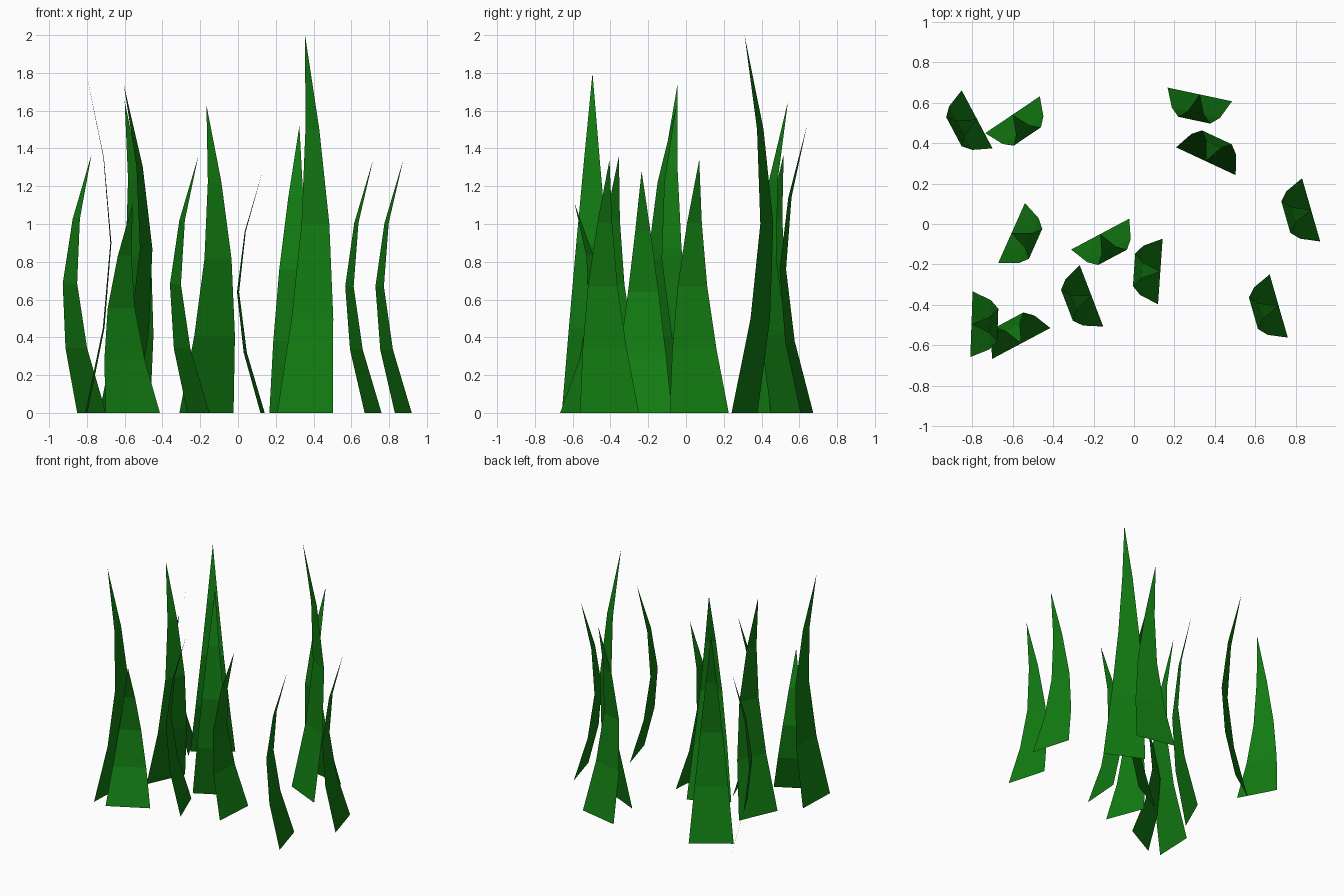
import bpy
import bmesh
import math
from mathutils import Matrix

cube = bpy.data.objects.get("Cube")
if cube:
    bpy.data.objects.remove(cube, do_unlink=True)

# Single leaf colour
green = bpy.data.materials.new("grass_green")
green.use_nodes = True
colour = (0.006, 0.2, 0.006, 1.0)
green.diffuse_color = colour
bsdf = green.node_tree.nodes["Principled BSDF"]
bsdf.inputs["Base Color"].default_value = colour
bsdf.inputs["Roughness"].default_value = 0.9

WIDTH, BULGE, STEPS = 0.325, 0.13, 4


def add_blade(index, x, y, facing, height):
    """Thin tapering sheet that bows towards its facing and returns over its foot."""
    bm = bmesh.new()
    rows = []
    for i in range(STEPS):
        t = i / STEPS
        bow = BULGE * math.sin(math.pi * t)
        half = WIDTH / 2 * (1 - t)
        rows.append([bm.verts.new((bow, side * half, height * t)) for side in (-1, 1)])
    for (a, b), (c, d) in zip(rows, rows[1:]):
        bm.faces.new((a, b, d, c))
    tip = bm.verts.new((0, 0, height))
    bm.faces.new((rows[-1][0], rows[-1][1], tip))
    bm.transform(Matrix.Translation((x, y, 0)) @ Matrix.Rotation(math.radians(facing), 4, "Z"))
    mesh = bpy.data.meshes.new(f"grass_blade_{index}")
    bm.to_mesh(mesh)
    bm.free()
    mesh.materials.append(green)
    blade = bpy.data.objects.new(mesh.name, mesh)
    bpy.context.collection.objects.link(blade)


# Foot x, foot y, facing in degrees, height
blades = [
    (0.325, 0.64, -102, 1.52),
    (0.355, 0.31, 65, 2.0),
    (0.875, 0.07, 196, 1.34),
    (0.715, -0.405, 196, 1.34),
    (0.13, -0.235, 176, 1.28),
    (-0.21, -0.355, 201, 1.36),
    (-0.167, -0.05, -62, 1.63),
    (-0.605, -0.045, -24, 1.74),
    (-0.803, -0.495, -2, 1.8),
    (-0.557, -0.59, 118, 1.11),
    (-0.775, 0.517, 208, 1.37),
    (-0.6, 0.54, -56, 1.65),
]
for number, spec in enumerate(blades, 1):
    add_blade(number, *spec)
